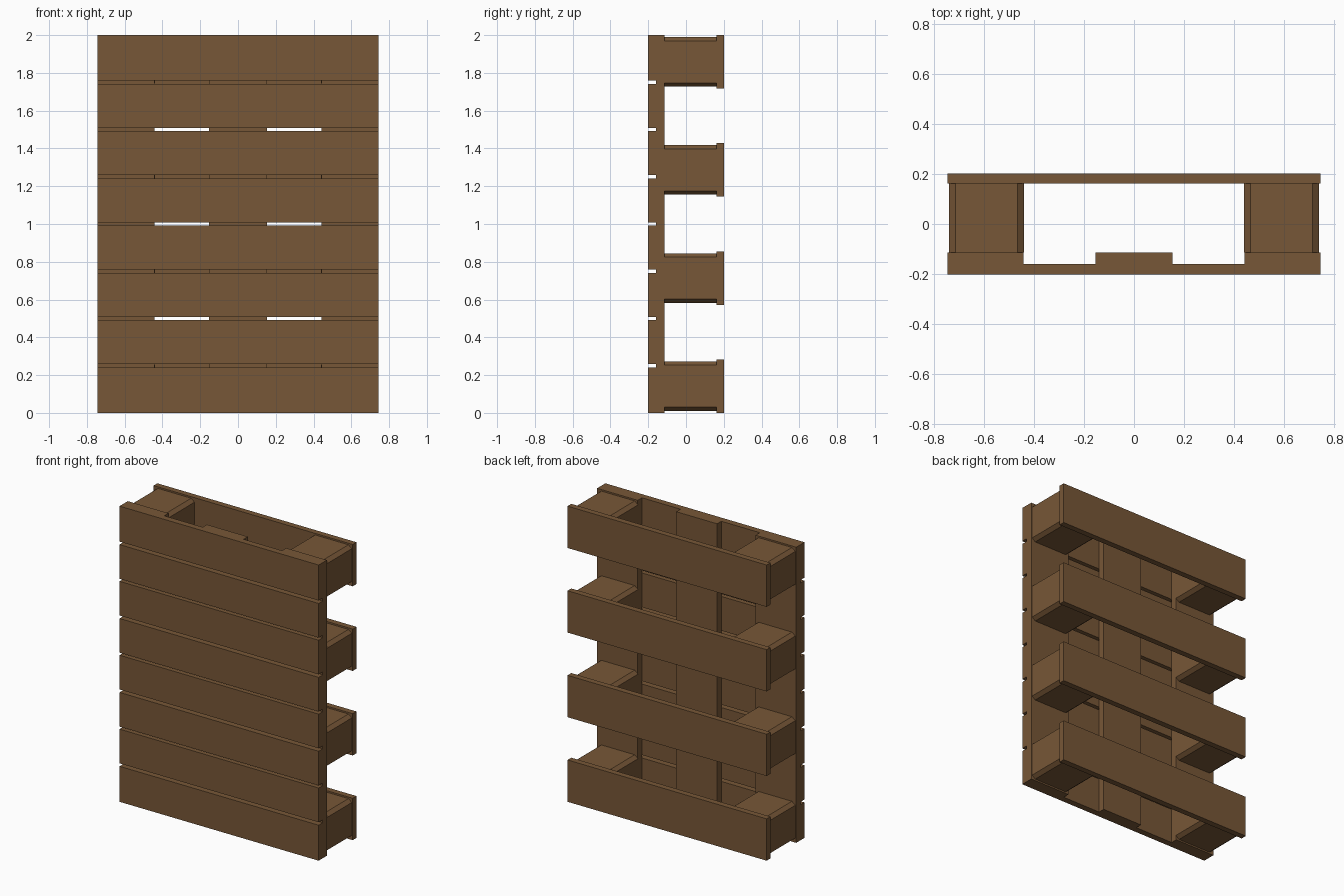
import bpy, bmesh

if "Cube" in bpy.data.objects:
    bpy.data.objects.remove(bpy.data.objects["Cube"])

wood = bpy.data.materials.new("brown_wood")
wood.diffuse_color = (0.185, 0.095, 0.038, 1)
wood.use_nodes = True
wood.node_tree.nodes["Principled BSDF"].inputs["Base Color"].default_value = wood.diffuse_color


def finish(name, bm):
    bmesh.ops.recalc_face_normals(bm, faces=bm.faces)
    me = bpy.data.meshes.new(name)
    bm.to_mesh(me)
    bm.free()
    me.materials.append(wood)
    ob = bpy.data.objects.new(name, me)
    bpy.context.collection.objects.link(ob)
    return ob


def board(name, x0, x1, y0, y1, z0, z1):
    bm = bmesh.new()
    bmesh.ops.create_cube(bm, size=1)
    for v in bm.verts:
        v.co = (x1 if v.co.x > 0 else x0,
                y1 if v.co.y > 0 else y0,
                z1 if v.co.z > 0 else z0)
    return finish(name, bm)


def block(name, x, z, hx, hz, cx, cz, y0, y1):
    # eight-sided prism running along y (corners cut off)
    prof = [(hx, hz - cz), (hx - cx, hz), (cx - hx, hz), (-hx, hz - cz),
            (-hx, cz - hz), (cx - hx, -hz), (hx - cx, -hz), (hx, cz - hz)]
    bm = bmesh.new()
    rings = [[bm.verts.new((x + a, y, z + b)) for a, b in prof] for y in (y0, y1)]
    for r in rings:
        bm.faces.new(r)
    for i in range(8):
        j = (i + 1) % 8
        bm.faces.new((rings[0][i], rings[0][j], rings[1][j], rings[1][i]))
    return finish(name, bm)


W = 0.745
Y = (-0.202, -0.159, -0.114, 0.162, 0.202)   # layer boundaries, front to back

# Front deck boards, separated by narrow gaps
gaps = [0.020, 0.017] * 3 + [0.020]
for i in range(8):
    z0 = 0 if i == 0 else i * 0.25 + gaps[i - 1] / 2
    z1 = 2 if i == 7 else (i + 1) * 0.25 - gaps[i] / 2
    board(f"deck_board_{i + 1}", -W, W, Y[0], Y[1], z0, z1)

# Upright stringer boards behind the deck
for name, x0, x1 in (("left", -W, -0.441), ("middle", -0.153, 0.153), ("right", 0.441, W)):
    board(f"stringer_{name}", x0, x1, Y[1], Y[2], 0, 2)

# Rear boards and their spacer blocks
H = 0.283
for i in range(4):
    zc = H / 2 + i * (2 - H) / 3
    board(f"rear_board_{i + 1}", -W, W, Y[3], Y[4], zc - H / 2, zc + H / 2)
    for side, s in (("left", -1), ("right", 1)):
        block(f"spacer_block_{side}_{i + 1}", s * 0.5885, zc, 0.1495, 0.131,
              0.025, 0.02, Y[2], Y[3])
